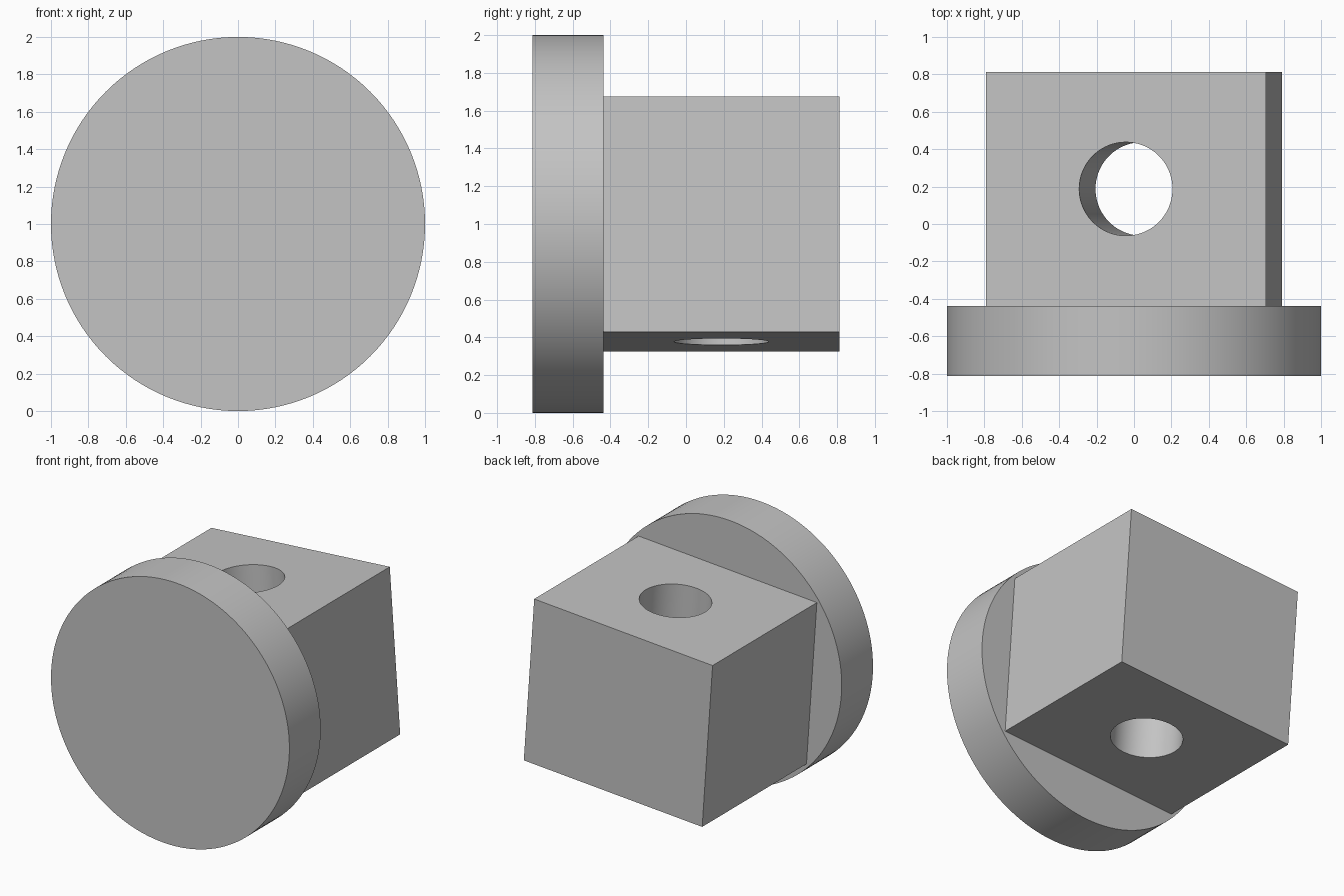
import bpy
import math

if "Cube" in bpy.data.objects:
    bpy.data.objects.remove(bpy.data.objects["Cube"], do_unlink=True)

TILT = -math.radians(4)  # block is rolled slightly about the disc axis

grey = bpy.data.materials.new("plain grey")
grey.use_nodes = True
colour = (0.55, 0.55, 0.55, 1)
grey.diffuse_color = colour
grey.node_tree.nodes["Principled BSDF"].inputs["Base Color"].default_value = colour


def finish(name):
    ob = bpy.context.object
    ob.name = name
    ob.data.materials.append(grey)
    return ob


def cylinder(name, radius, depth, location, rotation):
    bpy.ops.mesh.primitive_cylinder_add(
        vertices=128, radius=radius, depth=depth, location=location, rotation=rotation)
    return finish(name)


def smooth(ob):
    bpy.ops.object.select_all(action='DESELECT')
    ob.select_set(True)
    bpy.context.view_layer.objects.active = ob
    bpy.ops.object.shade_smooth_by_angle(angle=math.radians(30))


# Round front disc
disc = cylinder("front_disc", 1, 0.375, (0, -0.625, 1), (math.pi / 2, 0, 0))
smooth(disc)

# Rolled rectangular block behind the disc
bpy.ops.mesh.primitive_cube_add(size=1, location=(0, 0.1875, 1), rotation=(0, TILT, 0))
block = finish("rear_block")
block.scale = (1.5, 1.25, 1.25)
bpy.ops.object.transform_apply(location=False, rotation=False, scale=True)

# Through hole along the block's own vertical
cutter = cylinder("hole_cutter", 0.25, 2, (0, 0.1875, 1), (0, TILT, 0))
cutter.hide_render = True
hole = block.modifiers.new("hole", 'BOOLEAN')
hole.operation = 'DIFFERENCE'
hole.solver = 'EXACT'
hole.object = cutter
bpy.context.view_layer.objects.active = block
bpy.ops.object.modifier_apply(modifier=hole.name)
bpy.data.objects.remove(cutter, do_unlink=True)
smooth(block)
